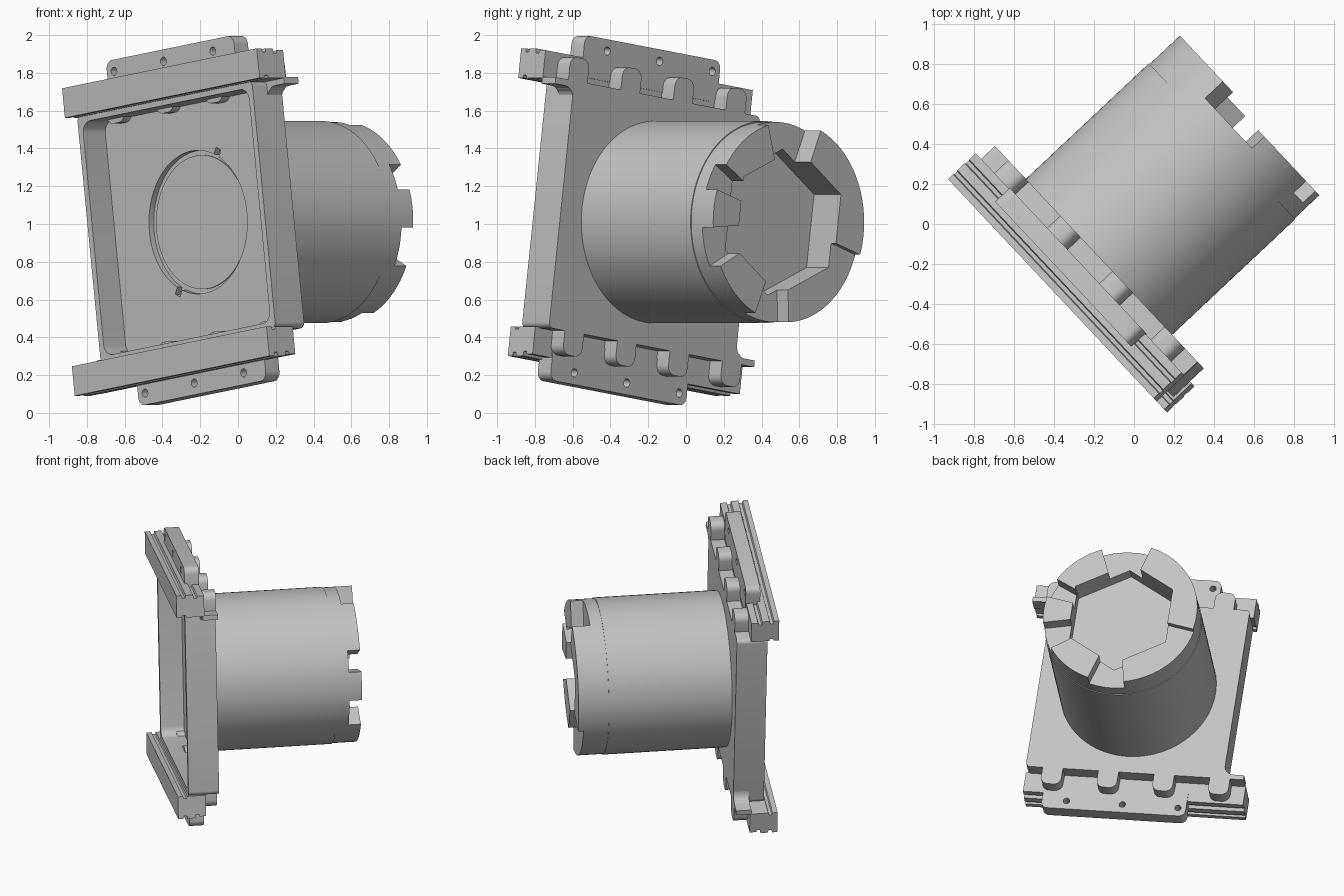
import bpy, bmesh
from math import sin, cos, radians
from mathutils import Vector

cube = bpy.data.objects.get("Cube")
if cube:
    bpy.data.objects.remove(cube)

# Part frame: u runs along the rails, v up the plate, n along the barrel
TURN, ROLL = radians(43.2), radians(8)
n = Vector((cos(TURN), sin(TURN), 0))
h = Vector((sin(TURN), -cos(TURN), 0))
z = Vector((0, 0, 1))
u = h * cos(ROLL) + z * sin(ROLL)
v = z * cos(ROLL) - h * sin(ROLL)
CENTRE = Vector((0, 0, 1.01))

grey = bpy.data.materials.new("machined_grey")
grey.use_nodes = True
COLOUR = (0.55, 0.55, 0.55, 1)
grey.diffuse_color = COLOUR
grey.node_tree.nodes["Principled BSDF"].inputs["Base Color"].default_value = COLOUR


def place(a, b, c):
    return CENTRE + u * a + v * b + n * c


def finish(name, bm):
    bmesh.ops.recalc_face_normals(bm, faces=bm.faces)
    mesh = bpy.data.meshes.new(name)
    bm.to_mesh(mesh)
    bm.free()
    mesh.materials.append(grey)
    ob = bpy.data.objects.new(name, mesh)
    bpy.context.collection.objects.link(ob)
    return ob


def prism(name, outline, lo, hi, along_u=False):
    """Extrude an outline along n, or an (n, v) outline along u."""
    bm = bmesh.new()
    rings = []
    for d in (lo, hi):
        rings.append([bm.verts.new(place(d, q, p) if along_u else place(p, q, d))
                      for p, q in outline])
    bm.faces.new(rings[0])
    bm.faces.new(rings[1])
    count = len(outline)
    for i in range(count):
        j = (i + 1) % count
        bm.faces.new((rings[0][i], rings[0][j], rings[1][j], rings[1][i]))
    return finish(name, bm)


def circle(r, cu=0, cv=0, count=96):
    return [(cu + r * cos(radians(360 * i / count)), cv + r * sin(radians(360 * i / count)))
            for i in range(count)]


def rounded(u0, u1, v0, v1, r):
    corners = ((u1 - r, v1 - r, 0), (u0 + r, v1 - r, 90),
               (u0 + r, v0 + r, 180), (u1 - r, v0 + r, 270))
    return [(cu + r * cos(radians(start + k * 15)), cv + r * sin(radians(start + k * 15)))
            for cu, cv, start in corners for k in range(7)]


def cut(ob, cutters):
    for c in cutters:
        c.hide_render = True
        mod = ob.modifiers.new("cut", 'BOOLEAN')
        mod.operation, mod.solver, mod.object = 'DIFFERENCE', 'EXACT', c
    bpy.context.view_layer.update()
    baked = bpy.data.meshes.new_from_object(
        ob.evaluated_get(bpy.context.evaluated_depsgraph_get()))
    ob.modifiers.clear()
    ob.data = baked
    for c in cutters:
        bpy.data.objects.remove(c)


def hex_radius(deg):
    return 0.338 / cos(radians((deg - 90) % 60 - 30))


def sector(name, start, end, lo, hi, r=0.53):
    """Ring segment: round outside, hexagonal inside."""
    bm = bmesh.new()
    full = end - start == 360
    rows = []
    for deg in range(start, end + (0 if full else 1)):
        a, b = cos(radians(deg)), sin(radians(deg))
        ri = hex_radius(deg)
        rows.append([bm.verts.new(place(a * rad, b * rad, w))
                     for rad, w in ((ri, lo), (r, lo), (r, hi), (ri, hi))])
    pairs = list(zip(rows, rows[1:]))
    if full:
        pairs.append((rows[-1], rows[0]))
    else:
        bm.faces.new(rows[0])
        bm.faces.new(rows[-1])
    for p, q in pairs:
        for k in range(4):
            m = (k + 1) % 4
            bm.faces.new((p[k], p[m], q[m], q[k]))
    return finish(name, bm)


# Barrel with hexagonal socket and end teeth
prism("barrel", circle(0.535), -0.255, 0.605)
sector("socket_ring", 0, 360, 0.6, 0.69)
teeth = ((27, 68, 0.775), (-11, 11, 0.775), (-73, -34, 0.775),
         (-169, -100, 0.775), (106, 191, 0.813))
for i, (start, end, top) in enumerate(teeth):
    sector(f"end_tooth_{i + 1}", start, end, 0.685, top)

# Tray plate: rounded pocket, round window with two key slots
plate = prism("tray_plate", rounded(-0.68, 0.685, -0.66, 0.66, 0.03), -0.45, -0.24)
cutters = [prism("pocket_cutter", rounded(-0.645, 0.65, -0.625, 0.625, 0.06), -0.6, -0.29),
           prism("window_cutter", circle(0.38), -0.4, -0.1)]
d, s = Vector((cos(radians(60)), sin(radians(60)))), Vector((-sin(radians(60)), cos(radians(60))))
slot = [d * a + s * b for a, b in ((-0.42, -0.02), (0.42, -0.02), (0.42, 0.02), (-0.42, 0.02))]
cutters.append(prism("slot_cutter", [tuple(p) for p in slot], -0.41, -0.11))
cut(plate, cutters)
# Raised lip around the sunken disc
prism("window_disc", circle(0.355), -0.262, -0.25)

# Upper and lower edges: the lower one is the upper one turned half round
for side, label in ((1, "upper"), (-1, "lower")):
    # Grooved rail
    lo, hi = 0.655, 0.813
    profile = [(-0.525, lo), (-0.49, lo), (-0.485, lo + 0.015), (-0.465, lo + 0.015),
               (-0.46, lo), (-0.335, lo), (-0.335, hi - 0.01), (-0.38, hi - 0.01),
               (-0.385, hi - 0.025), (-0.405, hi - 0.025), (-0.41, hi), (-0.46, hi),
               (-0.465, hi - 0.02), (-0.485, hi - 0.02), (-0.49, hi), (-0.525, hi)]
    ends = sorted((side * -0.695, side * 0.825))
    prism(label + "_rail", [(w, side * q) for w, q in profile], *ends, along_u=True)

    # Mounting tab with three holes
    v0, v1 = sorted((side * 0.7, side * 0.922))
    tab = prism(label + "_tab", rounded(-0.44, 0.555, v0, v1, 0.045), -0.43, -0.33)
    cut(tab, [prism("hole_cutter", circle(0.022, k * 0.385, side * 0.86, 24), -0.5, -0.2)
              for k in (-1, 0, 1)])

    # Row of rounded lugs on the back
    for k in range(4):
        mid = side * 0.08 + (k - 1.5) * 0.385
        v0, v1 = sorted((side * 0.6, side * 0.785))
        prism(f"{label}_lug_{k + 1}", rounded(mid - 0.07, mid + 0.07, v0, v1, 0.05),
              -0.345, -0.24)

    # Thin ledge overhanging one end, with a curved root
    curve = [(side * (0.745 - 0.065 * sin(radians(t))), side * (0.56 + 0.065 * cos(radians(t))))
             for t in range(0, 91, 15)]
    ledge = [(side * 0.6, side * 0.66), (side * 0.82, side * 0.66), (side * 0.82, side * 0.625)]
    prism(label + "_ledge", ledge + curve + [(side * 0.67, side * 0.56), (side * 0.67, side * 0.64),
                                             (side * 0.6, side * 0.64)], -0.345, -0.24)

# Smooth the round walls, keep the edges crisp
for ob in bpy.context.collection.objects:
    if ob.type == 'MESH' and ob.data.materials and ob.data.materials[0] == grey:
        ob.select_set(True)
        bpy.context.view_layer.objects.active = ob
bpy.ops.object.shade_smooth_by_angle(angle=radians(30))
